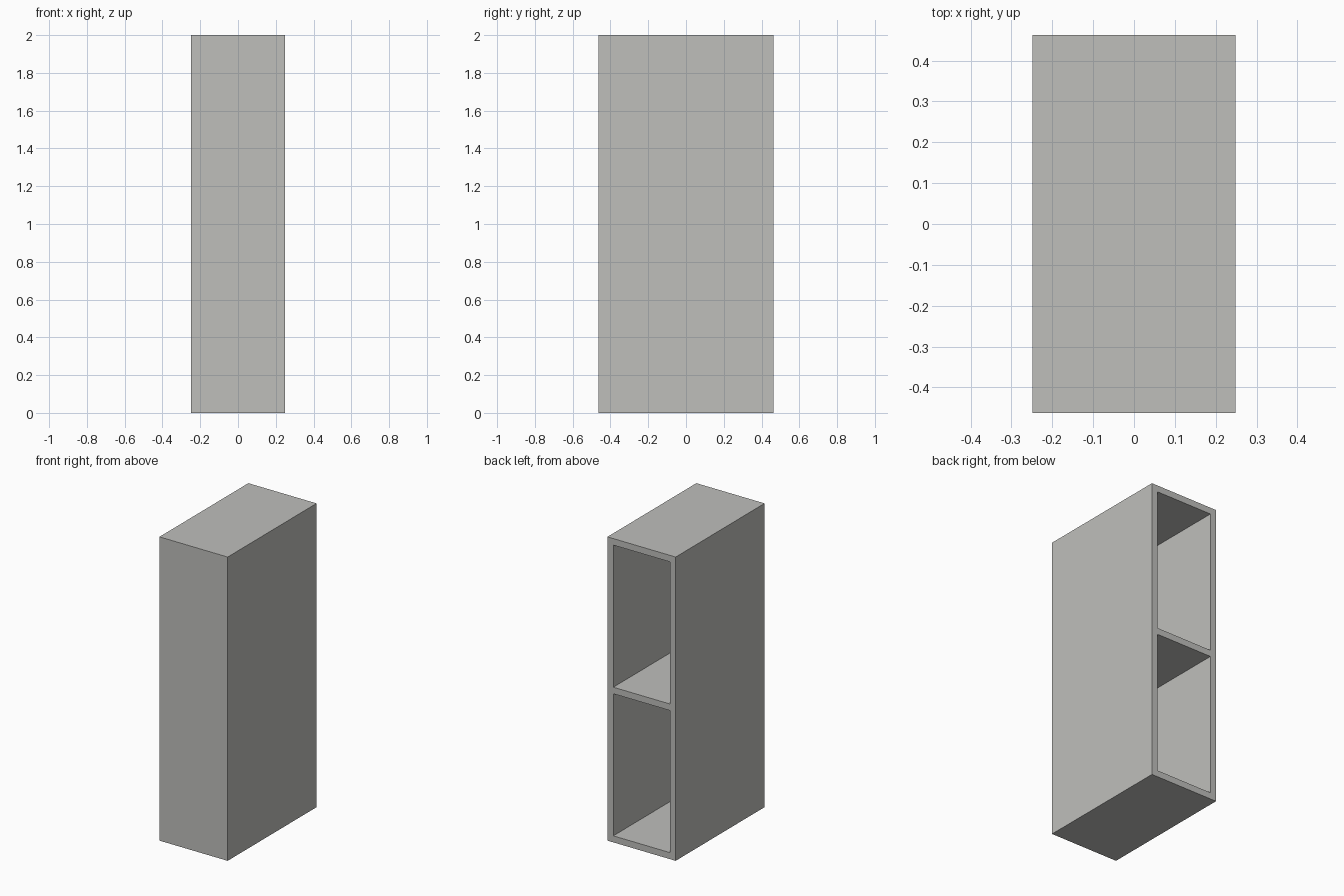
import bpy

if "Cube" in bpy.data.objects:
    bpy.data.objects.remove(bpy.data.objects["Cube"])

W, D, H = 0.497, 0.925, 2.0   # outer size
T = 0.043                     # board thickness

grey = bpy.data.materials.new("warm_grey")
grey.diffuse_color = (0.52, 0.52, 0.50, 1)
grey.use_nodes = True
grey.node_tree.nodes["Principled BSDF"].inputs["Base Color"].default_value = grey.diffuse_color


def box(name, lo, hi):
    """Axis-aligned box between two corners."""
    bpy.ops.mesh.primitive_cube_add(size=1)
    ob = bpy.context.object
    ob.name = name
    for v in ob.data.vertices:
        v.co = [l + (c + 0.5) * (h - l) for c, l, h in zip(v.co, lo, hi)]
    ob.data.materials.append(grey)
    return ob


# Cabinet body, closed at the front and open at the back
cabinet = box("cabinet", (-W / 2, -D / 2, 0), (W / 2, D / 2, H))

# Two compartments with a shelf between them
for name, z0, z1 in (("lower_compartment", T, H / 2 - T / 2),
                     ("upper_compartment", H / 2 + T / 2, H - T)):
    cutter = box(name, (-W / 2 + T, -D / 2 + T, z0), (W / 2 - T, D / 2 + 0.1, z1))
    cutter.hide_render = True
    cutter.display_type = 'WIRE'
    mod = cabinet.modifiers.new(name, 'BOOLEAN')
    mod.operation = 'DIFFERENCE'
    mod.solver = 'EXACT'
    mod.object = cutter
